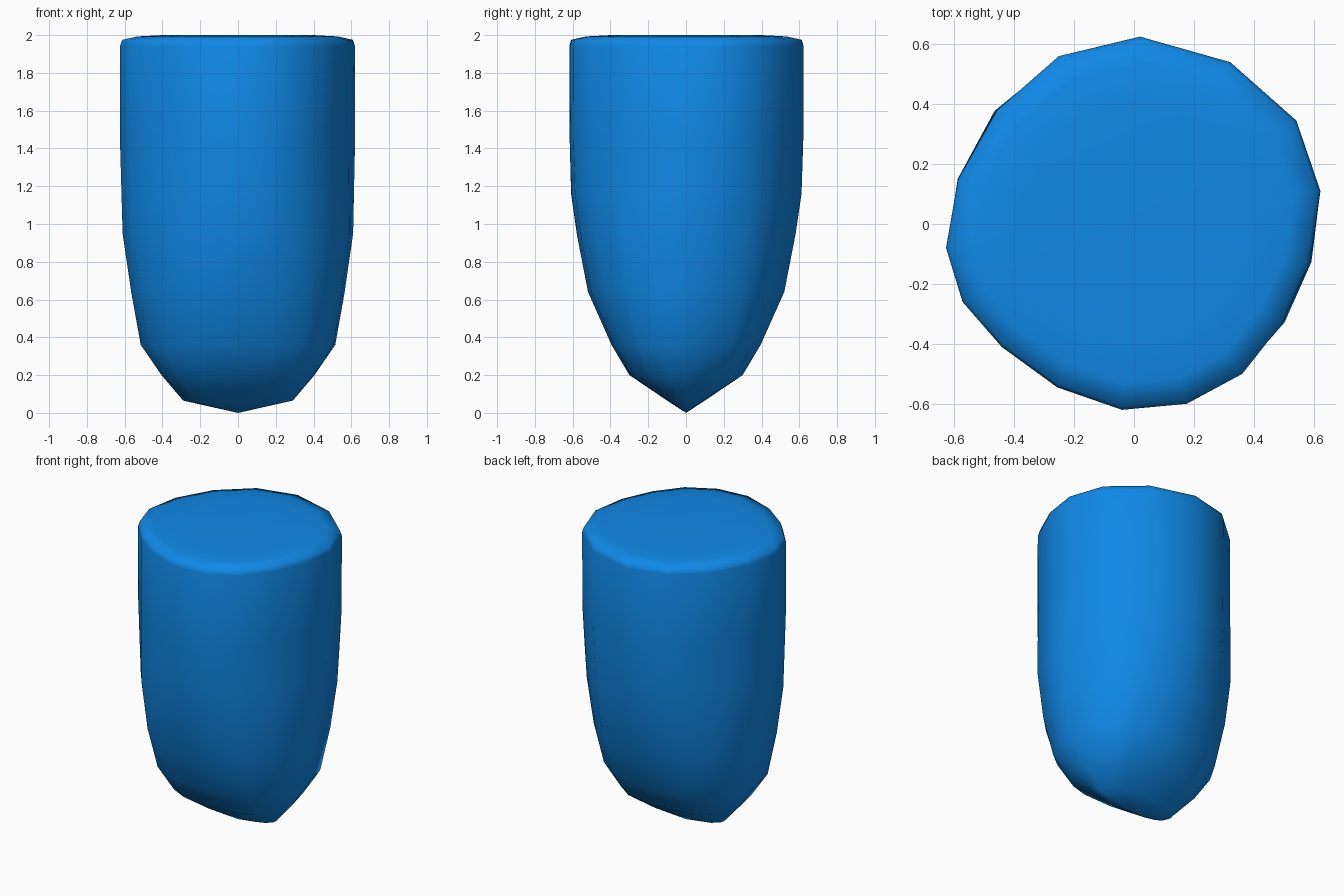
import bpy, bmesh, math

if "Cube" in bpy.data.objects:
    bpy.data.objects.remove(bpy.data.objects["Cube"])

# Irregular 16-sided outline of the upper body, counter-clockwise
OUTLINE = [(.62, .11), (.54, .345), (.32, .54), (.02, .625), (-.25, .56), (-.455, .38),
           (-.585, .15), (-.625, -.08), (-.57, -.26), (-.44, -.41), (-.255, -.545),
           (-.04, -.62), (.175, -.60), (.36, -.50), (.49, -.335), (.585, -.125)]

# Cross-sections: height, half width x, half depth y, squareness, blend to outline
RINGS = [(.065, .29, .10, 2.6, 0), (.20, .405, .30, 2.7, 0), (.36, .515, .395, 2.5, 0),
         (.64, .565, .52, 2.25, .15), (.95, .61, .58, 2.1, .3), (1.16, .615, .61, 2, .6),
         (1.45, .622, .618, 2, 1), (1.94, .622, .62, 2, 1), (1.975, .61, .61, 2, 1),
         (1.993, .53, .53, 2, 1), (2.0, .40, .40, 2, 1)]


def power(v, e):
    return math.copysign(abs(v) ** e, v)


def ring_points(z, a, b, p, blend):
    pts = []
    for i, (ox, oy) in enumerate(OUTLINE):
        # vertices 0 and 7 form the keel ridge along x
        t = {0: 0.0, 7: math.pi}.get(i, math.atan2(oy, ox))
        x = a * power(math.cos(t), 2 / p)
        y = b * power(math.sin(t), 2 / p)
        pts.append((x + (ox * a / .622 - x) * blend,
                    y + (oy * b / .622 - y) * blend, z))
    return pts


# Body: lofted rings, closed by a keel point below and a flat cap above
bm = bmesh.new()
loops = [[bm.verts.new(c) for c in ring_points(*r)] for r in RINGS]
n = len(OUTLINE)
tip = bm.verts.new((0, 0, 0))
for i in range(n):
    j = (i + 1) % n
    bm.faces.new((tip, loops[0][j], loops[0][i]))
    for lo, hi in zip(loops, loops[1:]):
        bm.faces.new((lo[i], lo[j], hi[j], hi[i]))
bm.faces.new(loops[-1])
bmesh.ops.recalc_face_normals(bm, faces=bm.faces)
for f in bm.faces:
    f.smooth = True

mesh = bpy.data.meshes.new("keeled_body")
bm.to_mesh(mesh)
bm.free()
body = bpy.data.objects.new("keeled_body", mesh)
bpy.context.collection.objects.link(body)

# Blue finish
blue = bpy.data.materials.new("blue")
blue.diffuse_color = (.005, .25, .8, 1)
blue.use_nodes = True
blue.node_tree.nodes["Principled BSDF"].inputs["Base Color"].default_value = blue.diffuse_color
mesh.materials.append(blue)
